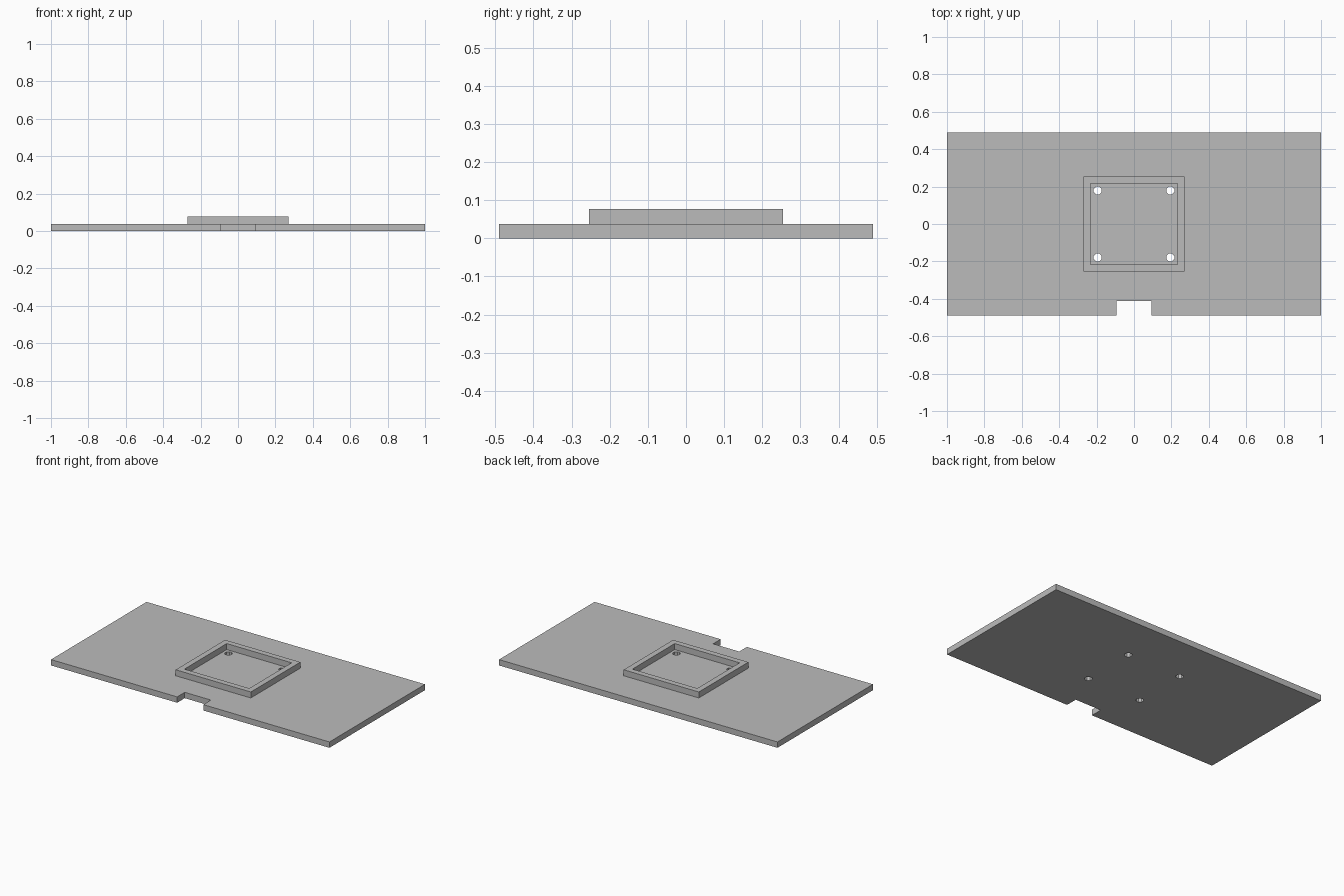
import bpy
import bmesh
from mathutils import Matrix, Vector

cube = bpy.data.objects.get("Cube")
if cube:
    bpy.data.objects.remove(cube, do_unlink=True)

THICK, RIM_TOP = 0.038, 0.077

grey = bpy.data.materials.new("plain grey")
grey.use_nodes = True
colour = (0.5, 0.5, 0.5, 1)
grey.diffuse_color = colour
grey.node_tree.nodes["Principled BSDF"].inputs["Base Color"].default_value = colour


def finish(name, bm):
    bmesh.ops.recalc_face_normals(bm, faces=bm.faces)
    mesh = bpy.data.meshes.new(name)
    bm.to_mesh(mesh)
    bm.free()
    mesh.materials.append(grey)
    obj = bpy.data.objects.new(name, mesh)
    bpy.context.collection.objects.link(obj)
    return obj


def extrude_up(bm, faces, height):
    new = bmesh.ops.extrude_face_region(bm, geom=faces)["geom"]
    verts = [v for v in new if isinstance(v, bmesh.types.BMVert)]
    bmesh.ops.translate(bm, verts=verts, vec=Vector((0, 0, height)))


# Base plate with a cable notch in the front edge
W, D, NOTCH_W, NOTCH_Y = 1.0, 0.49, 0.094, -0.412
half = [(NOTCH_W, NOTCH_Y), (NOTCH_W, -D), (W, -D), (W, D)]
outline = half + [(-x, y) for x, y in reversed(half)]
bm = bmesh.new()
face = bm.faces.new([bm.verts.new((x, y, 0)) for x, y in outline])
extrude_up(bm, [face], THICK)
plate = finish("base_plate", bm)

# Four screw holes through the plate
bm = bmesh.new()
for sx in (-1, 1):
    for sy in (-1, 1):
        spot = Matrix.Translation((sx * 0.194, sy * 0.179, THICK / 2))
        turn = Matrix.Rotation(0.3927, 4, "Z")
        bmesh.ops.create_cone(bm, cap_ends=True, segments=8, radius1=0.023,
                              radius2=0.023, depth=0.2, matrix=spot @ turn)
cutter = finish("hole_cutter", bm)
cutter.hide_render = True
cutter.hide_viewport = True
cut = plate.modifiers.new("screw_holes", "BOOLEAN")
cut.object = cutter
cut.operation = "DIFFERENCE"
cut.solver = "EXACT"

# Raised square rim around the holes
bm = bmesh.new()
rings = []
for hx, hy in ((0.27, 0.254), (0.233, 0.217)):
    rings.append([bm.verts.new((sx * hx, sy * hy, THICK))
                  for sx, sy in ((-1, -1), (1, -1), (1, 1), (-1, 1))])
outer, inner = rings
sides = []
for i in range(4):
    j = (i + 1) % 4
    sides.append(bm.faces.new((outer[i], outer[j], inner[j], inner[i])))
extrude_up(bm, sides, RIM_TOP - THICK)
finish("raised_rim", bm)
